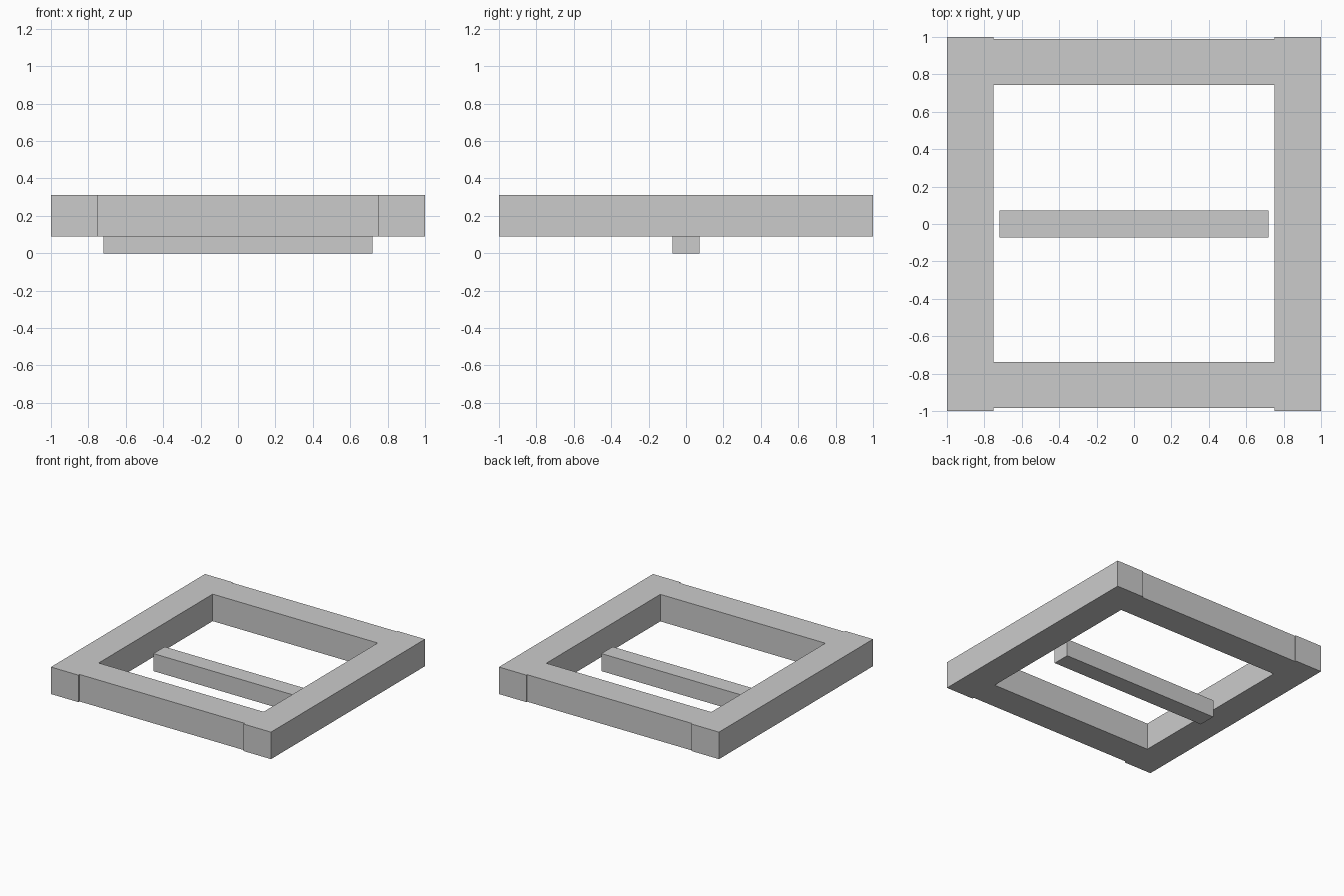
import bpy

# Remove the default cube
old = bpy.data.objects.get("Cube")
if old:
    bpy.data.objects.remove(old, do_unlink=True)

# Single flat colour
grey = bpy.data.materials.new("light grey")
grey.use_nodes = True
colour = (0.6, 0.6, 0.6, 1)
grey.diffuse_color = colour
grey.node_tree.nodes["Principled BSDF"].inputs["Base Color"].default_value = colour


def beam(name, low, high):
    """Add a square-edged beam spanning two opposite corners."""
    centre = [(a + b) / 2 for a, b in zip(low, high)]
    bpy.ops.mesh.primitive_cube_add(size=1, location=centre)
    obj = bpy.context.object
    obj.name = name
    obj.scale = [b - a for a, b in zip(low, high)]
    bpy.ops.object.transform_apply(location=False, rotation=False, scale=True)
    obj.data.materials.append(grey)
    return obj


BOTTOM, TOP = 0.09, 0.312
INNER = 0.75

# Side beams run the full depth of the frame
beam("left_beam", (INNER, -1, BOTTOM), (1, 1, TOP))
beam("right_beam", (-1, -1, BOTTOM), (-INNER, 1, TOP))

# Front and back beams sit slightly recessed between them
beam("front_beam", (-INNER, -0.985, BOTTOM), (INNER, -0.738, TOP))
beam("back_beam", (-INNER, 0.743, BOTTOM), (INNER, 0.99, TOP))

# Loose crossbar, lower than the frame
beam("centre_bar", (-0.718, -0.073, 0), (0.718, 0.073, 0.144))
